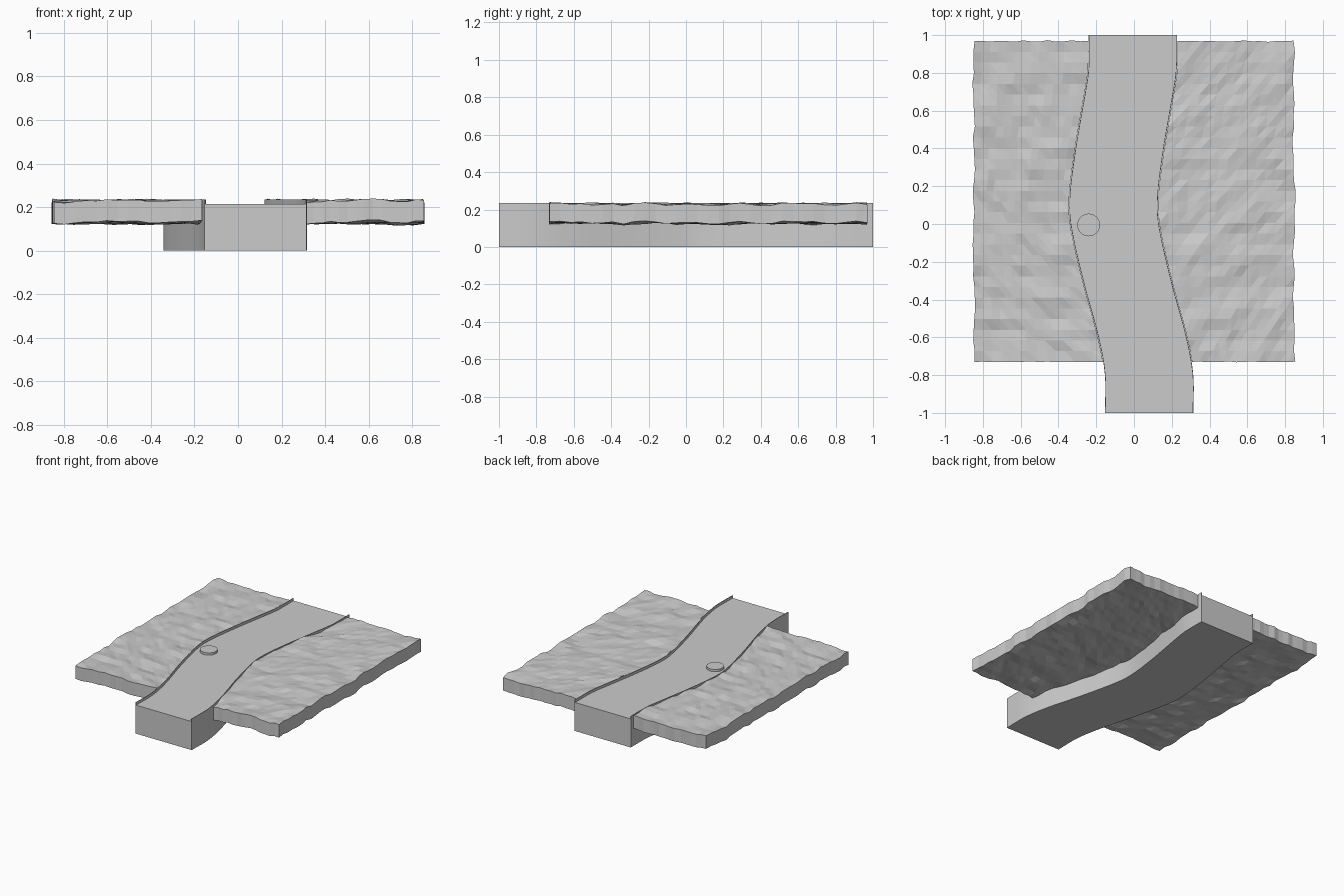
import bpy, bmesh
from mathutils import noise, Vector

if "Cube" in bpy.data.objects:
    bpy.data.objects.remove(bpy.data.objects["Cube"])

HALF = 0.234          # half width of the path
RIM, FLOOR = 0.235, 0.215
CENTRE = [(-1, .08), (-.8, .08), (-.6, .045), (-.3, -.036), (0, -.102), (.15, -.107),
          (.4, -.076), (.6, -.042), (.8, -.009), (.9, -.006), (1, -.006)]


def centre_x(y):
    """Smooth (Hermite) interpolation of the path centre line."""
    def slope(i):
        if i == 0 or i == len(CENTRE) - 1:
            return 0
        a, b = CENTRE[i - 1], CENTRE[i + 1]
        return (b[1] - a[1]) / (b[0] - a[0])
    for i in range(len(CENTRE) - 1):
        (y0, x0), (y1, x1) = CENTRE[i], CENTRE[i + 1]
        if y <= y1 + 1e-6:
            d = y1 - y0
            t = (y - y0) / d
            return ((2*t**3 - 3*t**2 + 1) * x0 + (t**3 - 2*t**2 + t) * d * slope(i)
                    + (3*t**2 - 2*t**3) * x1 + (t**3 - t**2) * d * slope(i + 1))
    return CENTRE[-1][1]


def finish(name, bm):
    bmesh.ops.recalc_face_normals(bm, faces=bm.faces)
    me = bpy.data.meshes.new(name)
    bm.to_mesh(me)
    bm.free()
    ob = bpy.data.objects.new(name, me)
    bpy.context.collection.objects.link(ob)
    return ob


def smooth(ob):
    bpy.ops.object.select_all(action='DESELECT')
    ob.select_set(True)
    bpy.context.view_layer.objects.active = ob
    bpy.ops.object.shade_smooth_by_angle(angle=0.5)


# Winding path: channel profile with thin rims, swept along y
inner = HALF - 0.004
profile = [(-HALF, 0), (HALF, 0), (HALF, RIM), (inner, RIM), (inner, FLOOR),
           (-inner, FLOOR), (-inner, RIM), (-HALF, RIM)]
bm = bmesh.new()
rings = []
for i in range(49):
    y = -1 + i / 24
    rings.append([bm.verts.new((centre_x(y) + x, y, z)) for x, z in profile])
for a, b in zip(rings, rings[1:]):
    for k in range(8):
        n = (k + 1) % 8
        bm.faces.new((a[k], a[n], b[n], b[k]))
bm.faces.new(rings[0])
bm.faces.new(rings[-1])
smooth(finish("winding_path", bm))

# Round marker on the path
bm = bmesh.new()
bmesh.ops.create_cone(bm, cap_ends=True, segments=32, radius1=0.06, radius2=0.06, depth=0.03)
bmesh.ops.translate(bm, verts=bm.verts, vec=(-0.24, -0.005, 0.217))
smooth(finish("round_marker", bm))


# Rocky ground slabs, one on each side of the path
def ground(name, side, nx=14, ny=30, y0=-0.73, y1=0.968):
    bm = bmesh.new()

    def sheet(z, seed):
        rows = []
        for j in range(ny + 1):
            row = []
            for i in range(nx + 1):
                y = y0 + (y1 - y0) * j / ny
                if j in (0, ny):
                    y += 0.008 * noise.noise(Vector((i * 0.7 * side, j, 3)))
                xi = centre_x(y) + side * (HALF + 0.002)
                xo = side * (0.848 + 0.013 * noise.noise(Vector((j * 0.6, side * 5, 9.3))))
                x = xi + (xo - xi) * i / nx
                bump = (0.014 * noise.noise(Vector((x * 7, y * 10, seed)))
                        + 0.009 * noise.noise(Vector((x * 17, y * 23, seed + 5))))
                row.append(bm.verts.new((x, y, min(z + bump, 0.239))))
            rows.append(row)
        for j in range(ny):
            for i in range(nx):
                a, b, c, d = rows[j][i], rows[j][i+1], rows[j+1][i+1], rows[j+1][i]
                bm.faces.new((a, b, c))
                bm.faces.new((a, c, d))
        border = ([rows[0][i] for i in range(nx)] + [rows[j][nx] for j in range(ny)]
                  + [rows[ny][i] for i in range(nx, 0, -1)] + [rows[j][0] for j in range(ny, 0, -1)])
        return border

    top, bottom = sheet(0.227, 1.5), sheet(0.129, 1.5)
    for k in range(len(top)):
        n = (k + 1) % len(top)
        bm.faces.new((top[k], top[n], bottom[n], bottom[k]))
    finish(name, bm)


ground("left_ground", -1)
ground("right_ground", 1)
